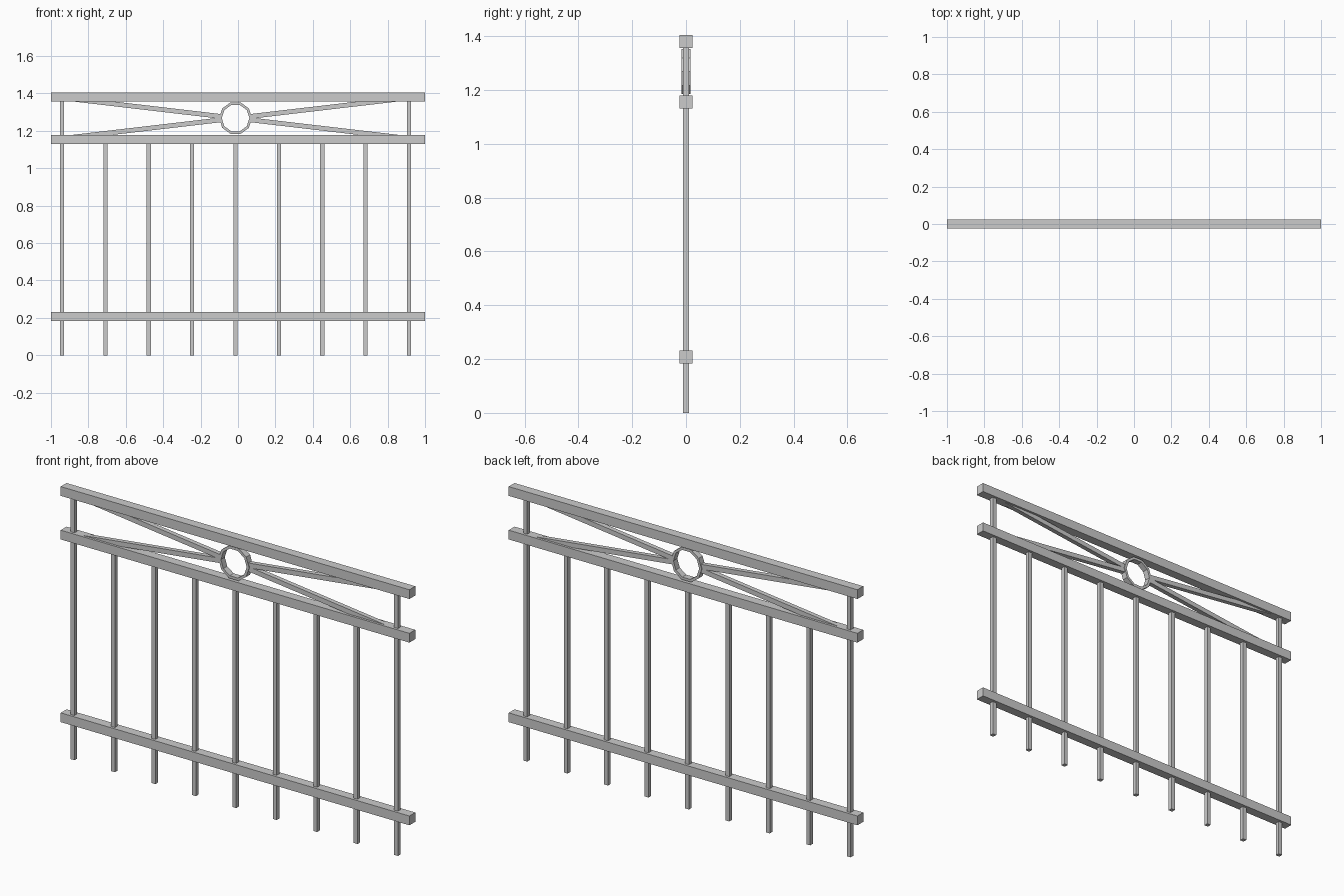
import bpy, bmesh, math
from mathutils import Matrix, Vector

if "Cube" in bpy.data.objects:
    bpy.data.objects.remove(bpy.data.objects["Cube"])

CX, CZ = -0.013, 1.268      # centre of the ring ornament


def new_object(name, bm):
    bmesh.ops.recalc_face_normals(bm, faces=bm.faces)
    me = bpy.data.meshes.new(name)
    bm.to_mesh(me)
    bm.free()
    ob = bpy.data.objects.new(name, me)
    bpy.context.collection.objects.link(ob)
    return ob


def box(name, centre, size, tilt=0.0):
    bm = bmesh.new()
    m = Matrix.Translation(centre) @ Matrix.Rotation(tilt, 4, 'Y') @ Matrix.Diagonal((*size, 1))
    bmesh.ops.create_cube(bm, size=1, matrix=m)
    return new_object(name, bm)


# Horizontal rails
for name, z in (("bottom_rail", 0.208), ("middle_rail", 1.155), ("top_rail", 1.381)):
    box(name, (0, 0, z), (2, 0.048, 0.048))

# Upright bars; the two end bars reach the top rail
for i in range(9):
    top = 1.37 if i in (0, 8) else 1.15
    box(f"upright_bar_{i + 1}", (-0.941 + 0.2319 * i, 0, top / 2), (0.022, 0.022, top))

# Ten-sided ring, a square section swept round the centre
bm = bmesh.new()
section = [(0.088, -0.016), (0.088, 0.016), (0.074, 0.016), (0.074, -0.016)]
loops = []
for k in range(10):
    a = math.tau * k / 10
    loops.append([bm.verts.new((CX + r * math.cos(a), y, CZ + r * math.sin(a))) for r, y in section])
for k in range(10):
    p, q = loops[k], loops[(k + 1) % 10]
    for j in range(4):
        bm.faces.new((p[j], p[(j + 1) % 4], q[(j + 1) % 4], q[j]))
new_object("ring", bm)

# Four slanted braces from the ring into the rails
slope = math.atan(0.117)
for sx, side in ((-1, "left"), (1, "right")):
    for sz, level in ((-1, "lower"), (1, "upper")):
        r0, r1 = 0.08, 0.9
        mid = (r0 + r1) / 2
        d = Vector((sx * math.cos(slope), 0, sz * math.sin(slope)))
        box(f"{level}_{side}_brace", Vector((CX, 0, CZ)) + d * mid,
            (r1 - r0, 0.024, 0.025), -sx * sz * slope)
